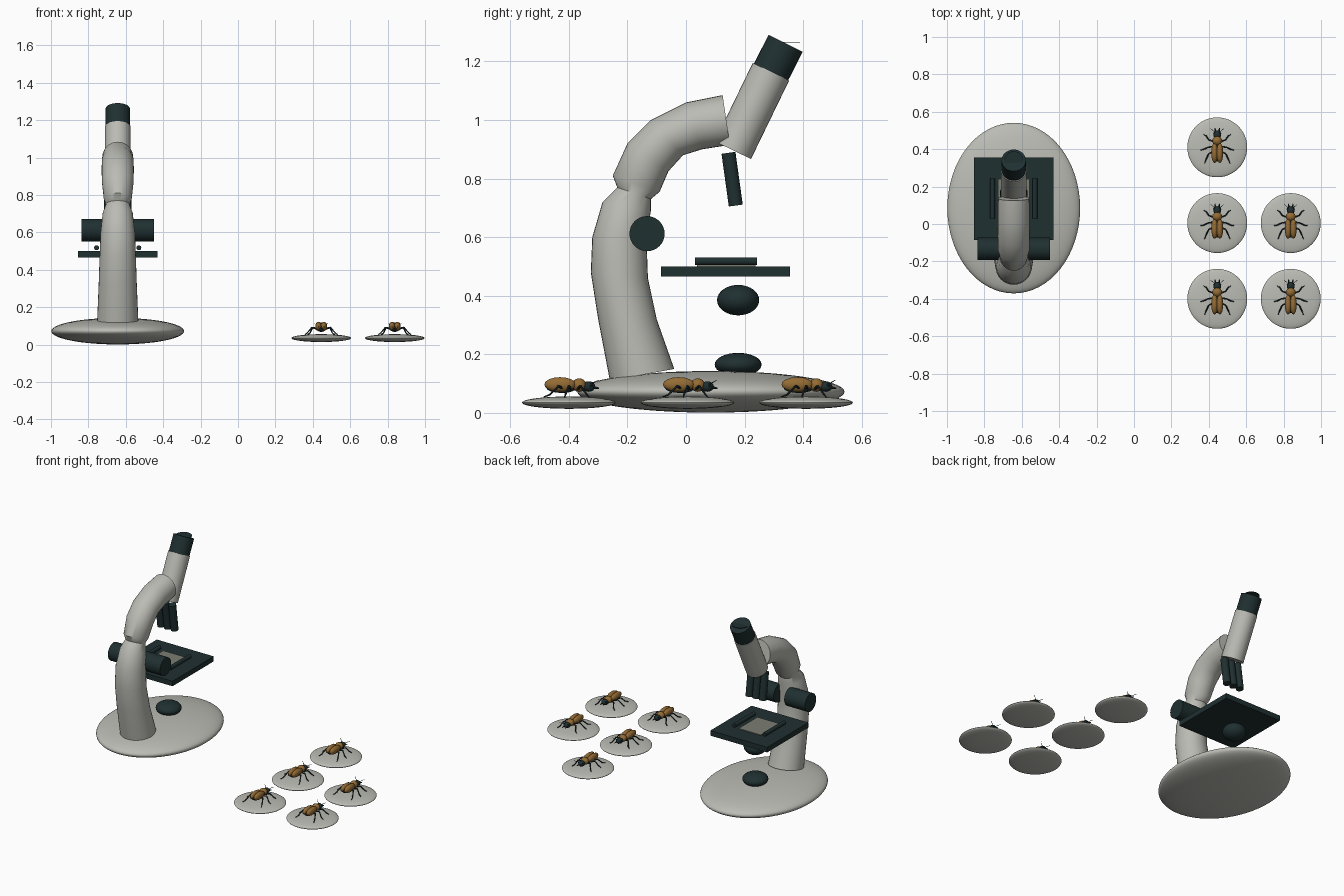
import bpy, bmesh, math
from mathutils import Vector, Matrix

cube = bpy.data.objects.get("Cube")
if cube:
    bpy.data.objects.remove(cube, do_unlink=True)


def material(name, color):
    mat = bpy.data.materials.new(name)
    mat.use_nodes = True
    rgba = (*color, 1)
    mat.diffuse_color = rgba
    mat.node_tree.nodes["Principled BSDF"].inputs["Base Color"].default_value = rgba
    return mat


GREY = material("warm grey enamel", (0.5, 0.5, 0.46))
DARK = material("dark green black", (0.014, 0.029, 0.03))
GLASS = material("dull glass", (0.2, 0.21, 0.17))
GOLD = material("golden brown shell", (0.3, 0.15, 0.035))
CX = -0.643  # centre line of the instrument


def finish(name, bm, mat):
    bmesh.ops.recalc_face_normals(bm, faces=bm.faces)
    mesh = bpy.data.meshes.new(name)
    bm.to_mesh(mesh)
    bm.free()
    mesh.materials.append(mat)
    mesh.shade_smooth()
    mesh.set_sharp_from_angle(angle=math.radians(40))
    obj = bpy.data.objects.new(name, mesh)
    bpy.context.collection.objects.link(obj)
    return obj


def add_ball(bm, center, radii, seg=32):
    mtx = Matrix.Translation(center) @ Matrix.Diagonal((*radii, 1))
    bmesh.ops.create_uvsphere(bm, u_segments=seg, v_segments=seg // 2, radius=1, matrix=mtx)


def add_rod(bm, start, end, r1, r2=None, seg=32):
    a, b = Vector(start), Vector(end)
    mtx = Matrix.Translation((a + b) / 2) @ (b - a).to_track_quat("Z", "Y").to_matrix().to_4x4()
    bmesh.ops.create_cone(bm, cap_ends=True, segments=seg, radius1=r1,
                          radius2=r1 if r2 is None else r2, depth=(b - a).length, matrix=mtx)


def ball(name, center, radii, mat, seg=32):
    bm = bmesh.new()
    add_ball(bm, center, radii, seg)
    return finish(name, bm, mat)


def rod(name, start, end, radius, mat):
    bm = bmesh.new()
    add_rod(bm, start, end, radius)
    return finish(name, bm, mat)


def box(name, center, size, mat):
    bm = bmesh.new()
    bmesh.ops.create_cube(bm, size=1, matrix=Matrix.Translation(center) @ Matrix.Diagonal((*size, 1)))
    return finish(name, bm, mat)


# Foot and lamp
ball("base", (CX, 0.085, 0.072), (0.355, 0.456, 0.071), GREY, 64)
ball("lamp", (CX, 0.178, 0.165), (0.08, 0.08, 0.04), DARK)
ball("condenser", (CX, 0.178, 0.385), (0.072, 0.072, 0.052), DARK)

# Curved arm: each ring spans a back point and a front point, with a half width
rings = [((-0.26, 0.11), (-0.04, 0.15), 0.11),
         ((-0.3, 0.32), (-0.1, 0.32), 0.102),
         ((-0.325, 0.48), (-0.13, 0.46), 0.097),
         ((-0.32, 0.6), (-0.135, 0.6), 0.092),
         ((-0.285, 0.72), (-0.12, 0.69), 0.08),
         ((-0.235, 0.77), (-0.12, 0.73), 0.063),
         ((-0.25, 0.81), (-0.09, 0.755), 0.075),
         ((-0.2, 0.92), (-0.06, 0.825), 0.085),
         ((-0.12, 1.0), (-0.01, 0.88), 0.086),
         ((0.0, 1.06), (0.055, 0.9), 0.085),
         ((0.125, 1.085), (0.15, 0.915), 0.083)]
bm = bmesh.new()
loops = []
SIDES = 32
for back, front, half in rings:
    a, b = Vector((CX, *back)), Vector((CX, *front))
    mid, reach = (a + b) / 2, (a - b) / 2
    loops.append([bm.verts.new(mid + reach * math.cos(t) + Vector((half * math.sin(t), 0, 0)))
                  for t in (math.tau * i / SIDES for i in range(SIDES))])
for low, high in zip(loops, loops[1:]):
    for i in range(SIDES):
        j = (i + 1) % SIDES
        bm.faces.new((low[i], low[j], high[j], high[i]))
bm.faces.new(loops[0])
bm.faces.new(loops[-1])
finish("arm", bm, GREY)

# Viewing tube, eyepiece and lens
rod("viewing_tube", (CX, 0.16, 0.897), (CX, 0.29, 1.165), 0.069, GREY)
rod("eyepiece", (CX, 0.29, 1.163), (CX, 0.34, 1.262), 0.065, DARK)
rod("eyepiece_lens", (CX, 0.338, 1.264), (CX, 0.338, 1.267), 0.051, DARK)

# Row of objectives and focus knobs
for i, dx in enumerate((-0.05, 0, 0.05)):
    rod(f"objective_{i + 1}", (CX + dx, 0.145, 0.888), (CX + dx, 0.17, 0.708), 0.024, DARK)
for side, label in ((-1, "right"), (1, "left")):
    rod(f"{label}_focus_knob", (CX + side * 0.04, -0.133, 0.612),
        (CX + side * 0.195, -0.133, 0.612), 0.06, DARK)
    rod(f"{label}_slide_clip", (CX + side * 0.113, 0.03, 0.518),
        (CX + side * 0.113, 0.242, 0.518), 0.013, DARK)

# Stage with its glass slide
box("stage", (CX, 0.135, 0.483), (0.425, 0.44, 0.034), DARK)
box("glass_slide", (CX, 0.138, 0.502), (0.165, 0.2, 0.006), GLASS)

# One beetle on a dish, modelled around the dish centre
specimen = [ball("dish", (0, 0, 0.035), (0.16, 0.16, 0.021), GREY, 48)]
for side, label in ((-1, "right"), (1, "left")):
    specimen.append(ball(f"{label}_wing_case", (side * 0.014, -0.03, 0.097),
                         (0.018, 0.054, 0.025), GOLD, 16))
specimen.append(ball("beetle_thorax", (0, 0.035, 0.095), (0.026, 0.025, 0.023), GOLD, 16))
specimen.append(ball("beetle_belly", (0, -0.025, 0.086), (0.025, 0.052, 0.018), DARK, 16))
bm = bmesh.new()
add_ball(bm, (0, 0.068, 0.09), (0.021, 0.022, 0.018), 16)
for side in (-1, 1):
    add_ball(bm, (side * 0.015, 0.075, 0.094), (0.007, 0.007, 0.007), 8)
    add_rod(bm, (side * 0.008, 0.08, 0.088), (side * 0.012, 0.103, 0.084), 0.006, 0.002, 8)
    add_rod(bm, (side * 0.012, 0.08, 0.1), (side * 0.035, 0.1, 0.112), 0.002, 0.001, 6)
specimen.append(finish("beetle_head", bm, DARK))

# Three bent legs on each side: hip, knee, ankle, foot
bm = bmesh.new()
legs = [((0.015, 0.03), (0.045, 0.04), (0.06, 0.062), (0.073, 0.068)),
        ((0.015, 0.005), (0.05, 0.0), (0.075, -0.012), (0.088, -0.014)),
        ((0.015, -0.02), (0.046, -0.035), (0.06, -0.065), (0.068, -0.086))]
for side in (-1, 1):
    for leg in legs:
        points = [(side * x, y, z) for (x, y), z in zip(leg, (0.082, 0.092, 0.062, 0.054))]
        for p, q, r in zip(points, points[1:], (0.005, 0.004, 0.003)):
            add_rod(bm, p, q, r, r * 0.8, 8)
specimen.append(finish("beetle_legs", bm, DARK))

# Repeat the specimen on all five dishes
spots = [(0.445, 0.41), (0.445, 0.005), (0.445, -0.4), (0.838, 0.005), (0.838, -0.4)]
for n, (x, y) in enumerate(spots):
    for part in specimen:
        obj = part
        if n:
            obj = part.copy()
            obj.name = f"{part.name}_{n + 1}"
            bpy.context.collection.objects.link(obj)
        obj.location = (x, y, 0)
